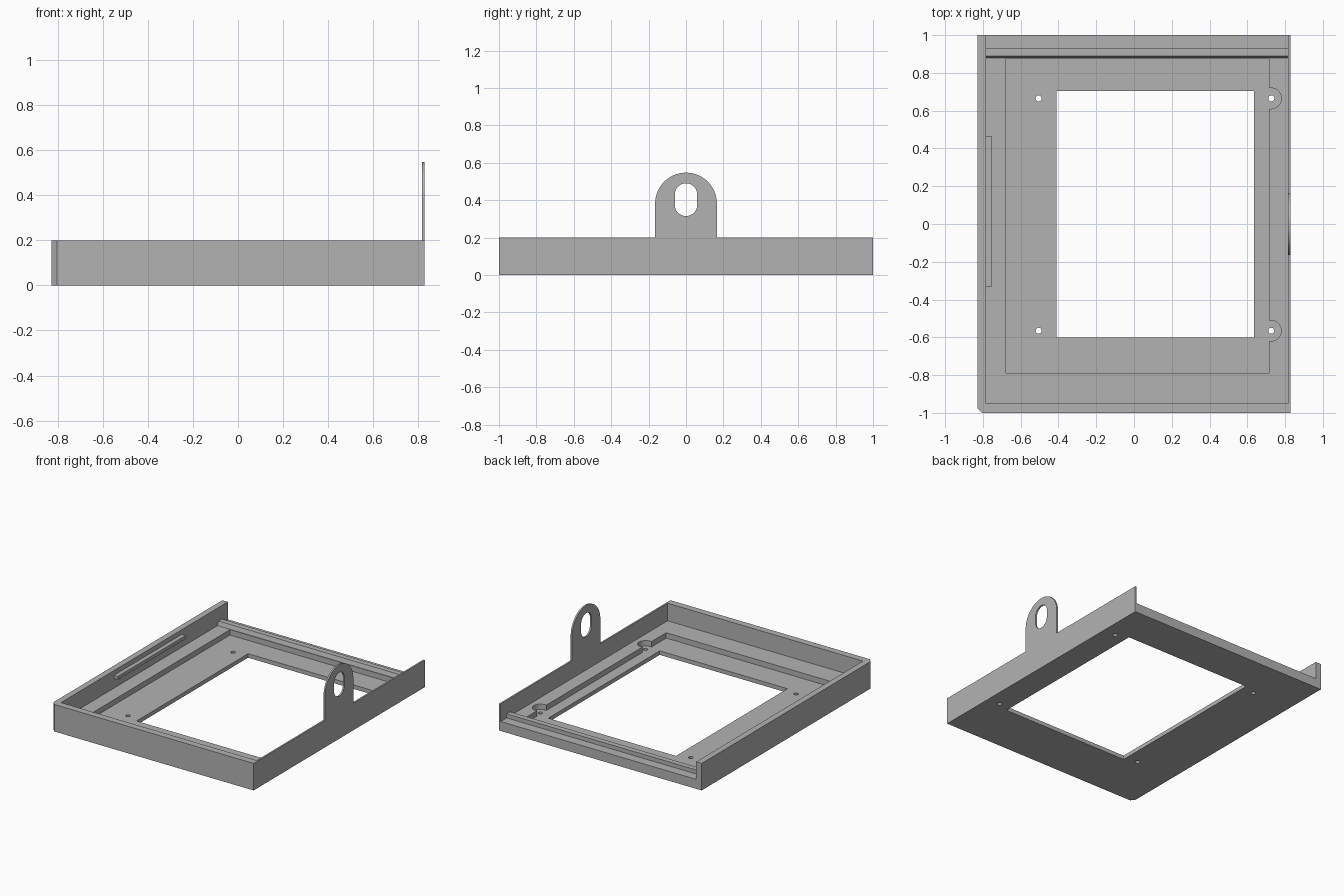
import bpy
import bmesh
from math import pi, sin, cos
from mathutils import Vector

cube = bpy.data.objects.get("Cube")
if cube:
    bpy.data.objects.remove(cube, do_unlink=True)

grey = bpy.data.materials.new("plain grey")
grey.use_nodes = True
colour = (0.45, 0.45, 0.45, 1)
grey.diffuse_color = colour
grey.node_tree.nodes["Principled BSDF"].inputs["Base Color"].default_value = colour


def prism(name, outline, low, high, axis="z"):
    """Extrude a 2D outline (xy for axis z, yz for axis x)."""
    bm = bmesh.new()
    if axis == "z":
        points = [(a, b, low) for a, b in outline]
        step = Vector((0, 0, high - low))
    else:
        points = [(low, a, b) for a, b in outline]
        step = Vector((high - low, 0, 0))
    face = bm.faces.new([bm.verts.new(p) for p in points])
    grown = bmesh.ops.extrude_face_region(bm, geom=[face])["geom"]
    bmesh.ops.translate(bm, vec=step,
                        verts=[v for v in grown if isinstance(v, bmesh.types.BMVert)])
    bmesh.ops.recalc_face_normals(bm, faces=bm.faces)
    mesh = bpy.data.meshes.new(name)
    bm.to_mesh(mesh)
    bm.free()
    mesh.materials.append(grey)
    obj = bpy.data.objects.new(name, mesh)
    bpy.context.collection.objects.link(obj)
    return obj


def rect(x0, x1, y0, y1):
    return [(x0, y0), (x1, y0), (x1, y1), (x0, y1)]


def arc(cx, cy, r, start, end, n):
    return [(cx + r * cos(start + (end - start) * i / n),
             cy + r * sin(start + (end - start) * i / n)) for i in range(n + 1)]


def circle(cx, cy, r, n=24):
    return arc(cx, cy, r, 0, 2 * pi, n)[:-1]


def cut(target, *shape):
    """Subtract a prism from the target and discard the cutter."""
    cutter = prism("cutter", *shape)
    cutter.hide_render = True
    mod = target.modifiers.new("cut", "BOOLEAN")
    mod.operation, mod.solver, mod.object = "DIFFERENCE", "EXACT", cutter
    bpy.context.view_layer.objects.active = target
    bpy.ops.object.modifier_apply(modifier=mod.name)
    bpy.data.objects.remove(cutter, do_unlink=True)


W, H = 0.828, 0.2
FLOOR, RECESS = 0.07, 0.03
LEFT, RIGHT = -0.783, 0.816

# Tray body with one clipped corner, open at the back
tray = prism("tray", [(-W + 0.025, -1), (W, -1), (W, 1), (-W, 1), (-W, -0.975)], 0, H)
cut(tray, rect(LEFT, RIGHT, -0.95, 1.1), FLOOR, 0.5)

# Sunken floor, its two round pockets and the window
cut(tray, rect(-0.678, 0.715, -0.79, 0.875), RECESS, 0.12)
for y in (0.665, -0.565):
    cut(tray, rect(0.68, 0.725, y - 0.055, y + 0.055)[:1]
        + arc(0.725, y, 0.055, -pi / 2, pi / 2, 20) + [(0.68, y + 0.055)], RECESS, 0.12)
cut(tray, rect(-0.41, 0.635, -0.6, 0.703), -0.1, 0.12)

# Screw holes
for x in (-0.505, 0.727):
    for y in (0.665, -0.565):
        cut(tray, circle(x, y, 0.016), -0.1, 0.12)

# Raised lip across the open back
prism("back_lip", [(0.88, 0.06), (0.93, 0.06), (0.93, 0.1), (0.89, 0.1), (0.88, FLOOR)],
      LEFT, RIGHT, "x")

# Catch rail on the inside of the thick wall
prism("catch_rail", rect(-0.33, 0.463, 0.14, 0.165), LEFT - 0.005, -0.752, "x")

# Hanging tab with an upright slot
tab = prism("hanging_tab",
            [(-0.165, H)] + [(0.165, H)] + arc(0, 0.382, 0.165, 0, pi, 40),
            RIGHT, W, "x")
cut(tab, arc(0, 0.43, 0.06, 0, pi, 20) + arc(0, 0.375, 0.06, pi, 2 * pi, 20), 0.7, 0.9, "x")
